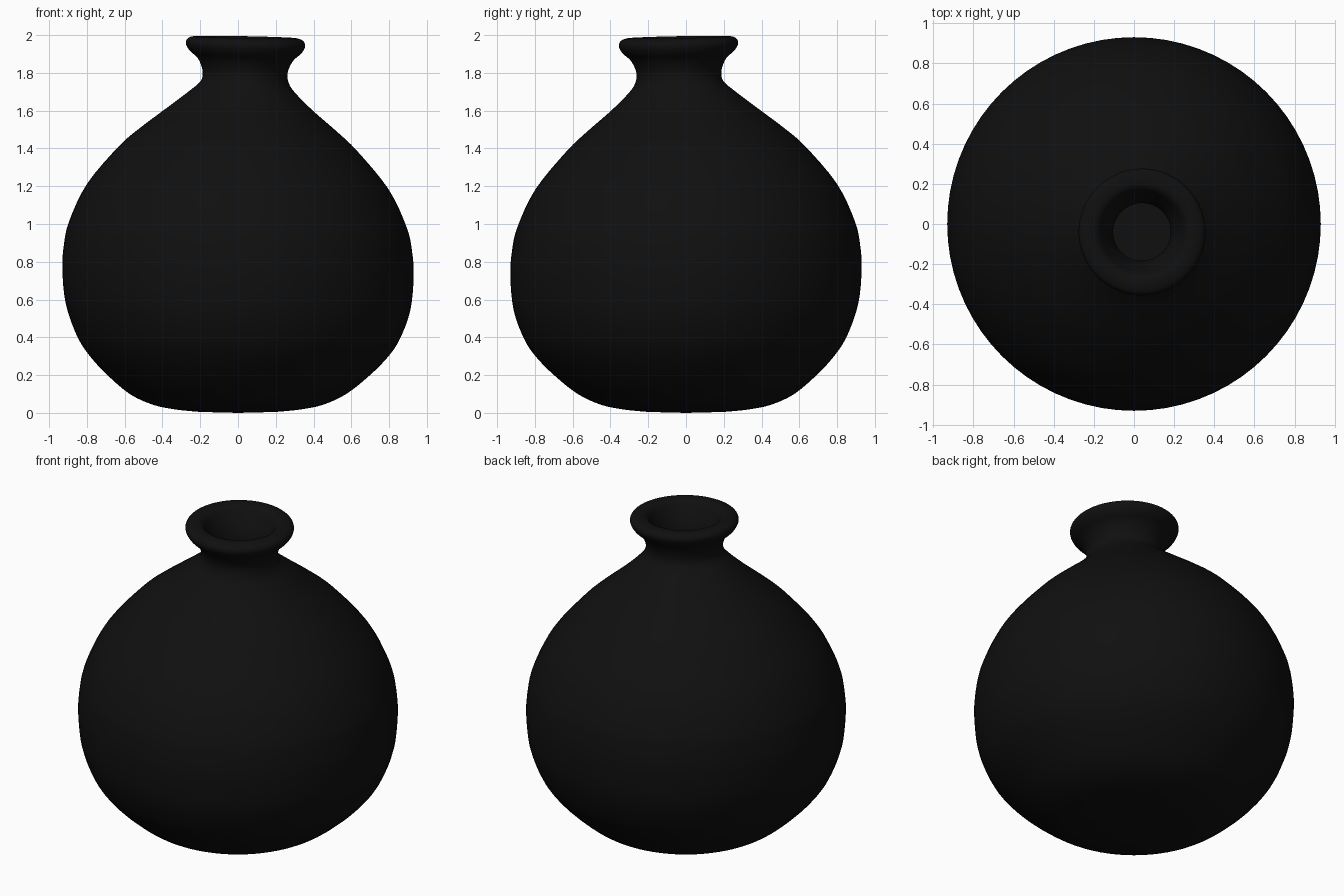
import bpy, bmesh, math

SEG = 72   # sides around the vase
SUB = 4    # smoothing steps between profile points

# Profile rows: radius, height, sideways lean, tilt of the ring
outer = [
    (0.20, 0.005, 0, 0), (0.33, 0.018, 0, 0), (0.45, 0.043, 0, 0),
    (0.573, 0.10, 0, 0), (0.695, 0.20, 0, -0.005), (0.79, 0.30, 0, -0.01),
    (0.855, 0.40, 0, -0.015), (0.912, 0.56, 0, -0.02), (0.93, 0.74, 0, -0.02),
    (0.922, 0.87, 0, -0.02), (0.893, 1.00, 0, -0.02), (0.797, 1.20, 0, -0.02),
    (0.63, 1.40, 0, -0.02), (0.52, 1.50, 0, -0.015), (0.39, 1.605, 0.005, -0.01),
    (0.28, 1.70, 0.02, -0.01), (0.232, 1.755, 0.035, -0.015), (0.226, 1.81, 0.038, -0.02),
    (0.252, 1.87, 0.04, -0.025), (0.297, 1.912, 0.04, -0.025), (0.316, 1.95, 0.04, -0.025),
    (0.302, 1.979, 0.04, -0.025), (0.26, 1.989, 0.04, -0.02),
]
inner = [
    (0.22, 1.978, 0.04, -0.02), (0.19, 1.93, 0.04, -0.02), (0.158, 1.86, 0.04, -0.02),
    (0.145, 1.78, 0.038, -0.01), (0.19, 1.69, 0.02, 0), (0.31, 1.57, 0, 0),
    (0.55, 1.36, 0, 0), (0.72, 1.17, 0, 0), (0.815, 0.98, 0, 0), (0.85, 0.74, 0, 0),
    (0.78, 0.42, 0, 0), (0.63, 0.22, 0, 0), (0.42, 0.12, 0, 0), (0.2, 0.09, 0, 0),
]


def smooth(rows):
    """Catmull-Rom curve through all profile rows."""
    out = []
    for i in range(len(rows) - 1):
        a, b, c, d = (rows[max(i - 1, 0)], rows[i], rows[i + 1],
                      rows[min(i + 2, len(rows) - 1)])
        for s in range(SUB):
            t = s / SUB
            out.append([0.5 * (2 * q + (r - p) * t + (2 * p - 5 * q + 4 * r - u) * t * t
                               + (3 * q - p - 3 * r + u) * t ** 3)
                        for p, q, r, u in zip(a, b, c, d)])
    out.append(list(rows[-1]))
    return out


# Vase: outer wall, rolled rim and hollow inside in one lathed skin
bm = bmesh.new()
rings = []
for r, z, lean, tilt in smooth(outer + inner):
    ring = []
    for k in range(SEG):
        a = 2 * math.pi * k / SEG
        x, y = r * math.cos(a), r * math.sin(a)
        ring.append(bm.verts.new((x + lean, y - lean, z + tilt * (x - y))))
    rings.append(ring)
for lo, hi in zip(rings, rings[1:]):
    for k in range(SEG):
        n = (k + 1) % SEG
        bm.faces.new((lo[k], lo[n], hi[n], hi[k]))

# Underside and inner floor
for ring, z in ((rings[0], 0.0), (rings[-1], 0.085)):
    centre = bm.verts.new((0, 0, z))
    for k in range(SEG):
        bm.faces.new((ring[k], ring[(k + 1) % SEG], centre))
bmesh.ops.recalc_face_normals(bm, faces=bm.faces)
for f in bm.faces:
    f.smooth = True

mesh = bpy.data.meshes.new("vase")
bm.to_mesh(mesh)
bm.free()
vase = bpy.data.objects.new("vase", mesh)
bpy.context.collection.objects.link(vase)

# Black glaze
black = bpy.data.materials.new("black_glaze")
black.diffuse_color = (0.005, 0.005, 0.005, 1)
mesh.materials.append(black)
